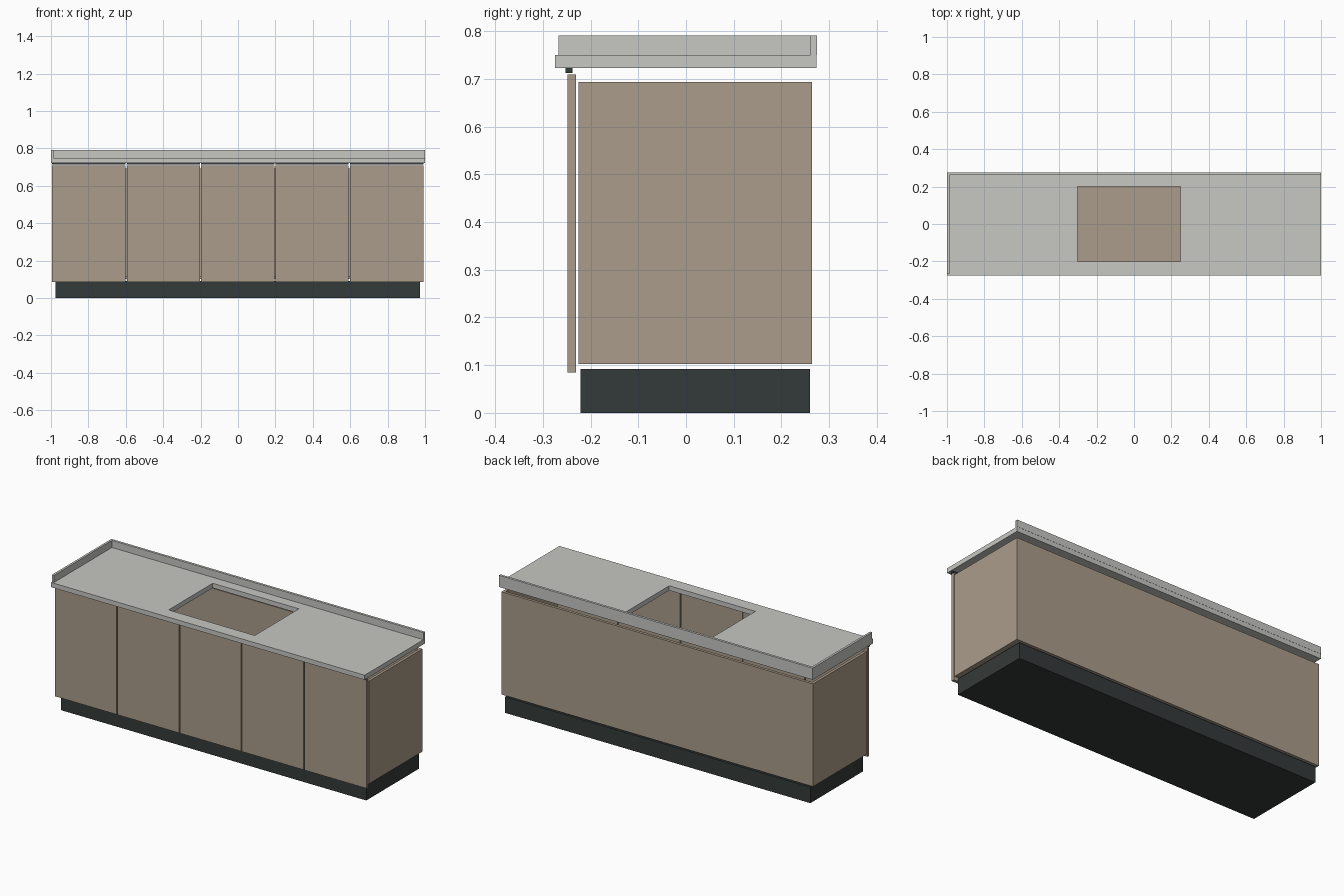
import bpy
import bmesh

if "Cube" in bpy.data.objects:
    bpy.data.objects.remove(bpy.data.objects["Cube"])


def material(name, rgb):
    m = bpy.data.materials.new(name)
    m.diffuse_color = (*rgb, 1)
    m.use_nodes = True
    m.node_tree.nodes["Principled BSDF"].inputs["Base Color"].default_value = m.diffuse_color
    return m


BROWN = material("taupe_panel", (0.402, 0.332, 0.254))
STONE = material("pale_stone", (0.571, 0.578, 0.546))
DARK = material("dark_charcoal", (0.034, 0.042, 0.041))


def box(name, x, y, z, mat):
    """Box from (min, max) ranges on each axis."""
    bm = bmesh.new()
    bmesh.ops.create_cube(bm, size=1)
    for v in bm.verts:
        v.co = [r[0] if c < 0 else r[1] for c, r in zip(v.co, (x, y, z))]
    mesh = bpy.data.meshes.new(name)
    bm.to_mesh(mesh)
    bm.free()
    mesh.materials.append(mat)
    ob = bpy.data.objects.new(name, mesh)
    bpy.context.collection.objects.link(ob)
    return ob


# Recessed plinth
box("plinth", (-0.975, 0.973), (-0.221, 0.26), (0, 0.092), DARK)

# Hollow carcass, open at the top and front
X0, X1, T = -0.995, 0.992, 0.016
Y0, Y1, Z0, Z1 = -0.225, 0.264, 0.102, 0.694
box("left_side", (X0, X0 + T), (Y0, Y1), (Z0, Z1), BROWN)
box("right_side", (X1 - T, X1), (Y0, Y1), (Z0, Z1), BROWN)
box("back_panel", (X0 + T, X1 - T), (Y1 - T, Y1), (Z0, Z1), BROWN)
box("floor_panel", (X0 + T, X1 - T), (Y0, Y1 - T), (Z0, Z0 + T), BROWN)

# Five doors, each with a dark grip strip above
pitch = (X1 - X0) / 5
for i in range(5):
    a = X0 + i * pitch
    xr = (a + 0.003 * (i > 0), a + pitch - 0.003 * (i < 4))
    box(f"door_{i + 1}", xr, (-0.248, -0.231), (0.085, 0.709), BROWN)
    box(f"grip_strip_{i + 1}", xr, (-0.253, -0.238), (0.713, 0.723), DARK)

# Worktop in four pieces around the sink opening
WZ = (0.723, 0.75)
box("worktop_left", (-1, -0.302), (-0.275, 0.274), WZ, STONE)
box("worktop_right", (0.248, 1), (-0.275, 0.274), WZ, STONE)
box("worktop_front", (-0.302, 0.248), (-0.275, -0.201), WZ, STONE)
box("worktop_back", (-0.302, 0.248), (0.201, 0.274), WZ, STONE)

# Upstands along the back and left edges
box("back_upstand", (-1, 1), (0.261, 0.275), (0.75, 0.791), STONE)
box("left_upstand", (-1, -0.987), (-0.267, 0.261), (0.75, 0.791), STONE)
